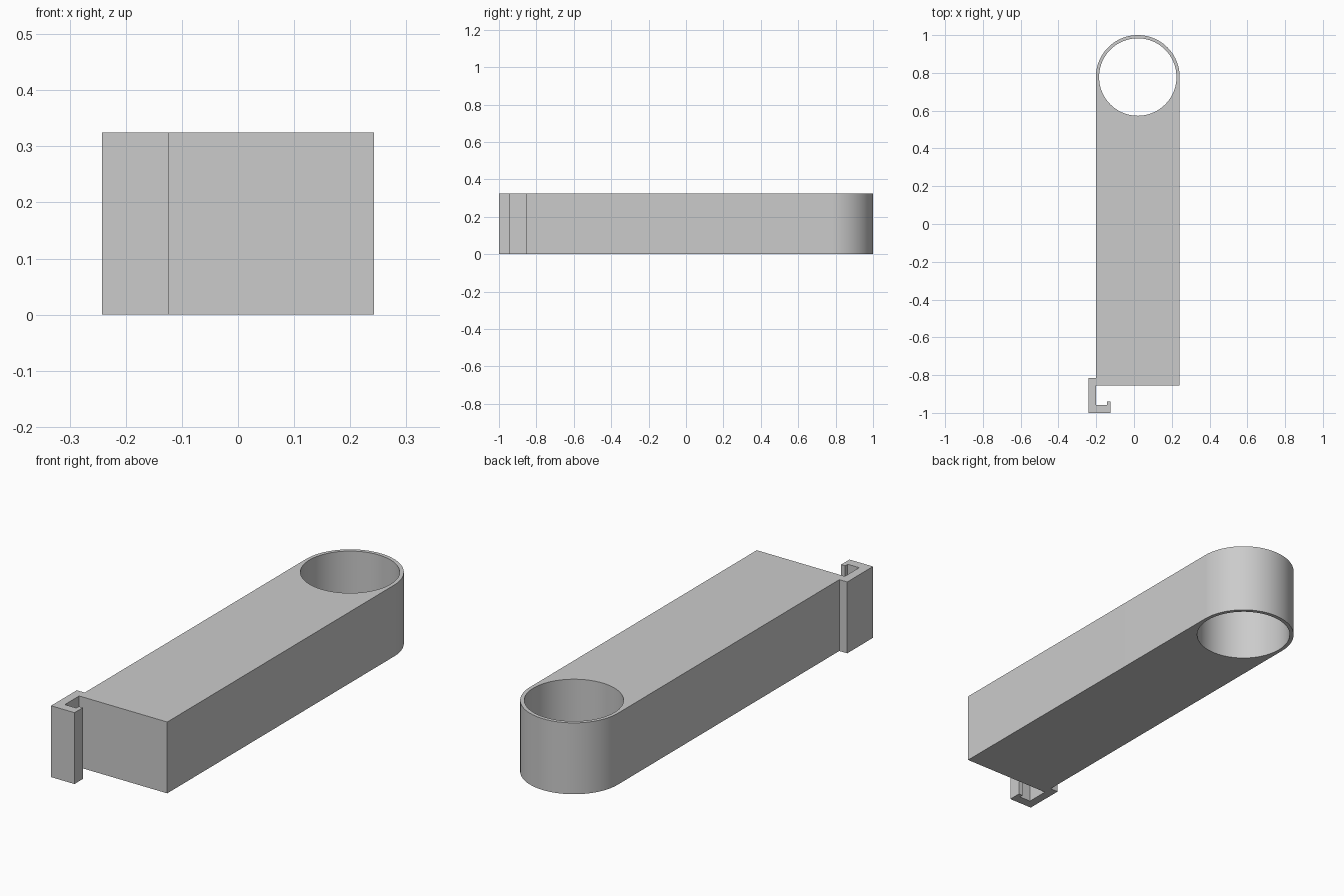
import bpy
import bmesh
from math import cos, sin, pi, radians

cube = bpy.data.objects.get("Cube")
if cube:
    bpy.data.objects.remove(cube, do_unlink=True)

HEIGHT = 0.325
LEFT, RIGHT, FRONT = -0.202, 0.242, -0.855
RADIUS = (RIGHT - LEFT) / 2
CX, CY = (LEFT + RIGHT) / 2, 1 - RADIUS
HOLE_RADIUS = 0.205

grey = bpy.data.materials.new("light_grey")
grey.use_nodes = True
grey.diffuse_color = (0.6, 0.6, 0.6, 1)
grey.node_tree.nodes["Principled BSDF"].inputs["Base Color"].default_value = (0.6, 0.6, 0.6, 1)


def arc(radius, steps, sweep):
    """Counter-clockwise points around the socket centre."""
    return [(CX + radius * cos(sweep * i / steps), CY + radius * sin(sweep * i / steps))
            for i in range(steps + 1)]


def prism(name, outline, z0=0, z1=HEIGHT):
    """Extrude a flat counter-clockwise outline upward."""
    bm = bmesh.new()
    face = bm.faces.new([bm.verts.new((x, y, z0)) for x, y in outline])
    top = bmesh.ops.extrude_face_region(bm, geom=[face])["geom"]
    bmesh.ops.translate(bm, vec=(0, 0, z1 - z0),
                        verts=[v for v in top if isinstance(v, bmesh.types.BMVert)])
    bmesh.ops.recalc_face_normals(bm, faces=bm.faces)
    mesh = bpy.data.meshes.new(name)
    bm.to_mesh(mesh)
    bm.free()
    mesh.materials.append(grey)
    obj = bpy.data.objects.new(name, mesh)
    bpy.context.collection.objects.link(obj)
    return obj


# Long arm with a rounded back end
arm = prism("arm", [(LEFT, FRONT), (RIGHT, FRONT)] + arc(RADIUS, 48, pi))

# Round through-hole in the back end
cutter = prism("hole_cutter", arc(HOLE_RADIUS, 96, 2 * pi)[:-1], -0.1, HEIGHT + 0.1)
cutter.hide_render = True
hole = arm.modifiers.new("hole", "BOOLEAN")
hole.operation = "DIFFERENCE"
hole.solver = "EXACT"
hole.object = cutter
bpy.ops.object.select_all(action="DESELECT")
bpy.context.view_layer.objects.active = arm
arm.select_set(True)
bpy.ops.object.modifier_apply(modifier=hole.name)
bpy.data.objects.remove(cutter, do_unlink=True)
bpy.ops.object.shade_smooth_by_angle(angle=radians(30))

# Clip hook on the front corner, with a small lip turned back toward the arm
prism("clip_hook", [
    (-0.242, -1), (-0.124, -1), (-0.124, -0.94), (-0.144, -0.94),
    (-0.144, -0.958), (LEFT, -0.958), (LEFT, -0.815), (-0.242, -0.815),
])
